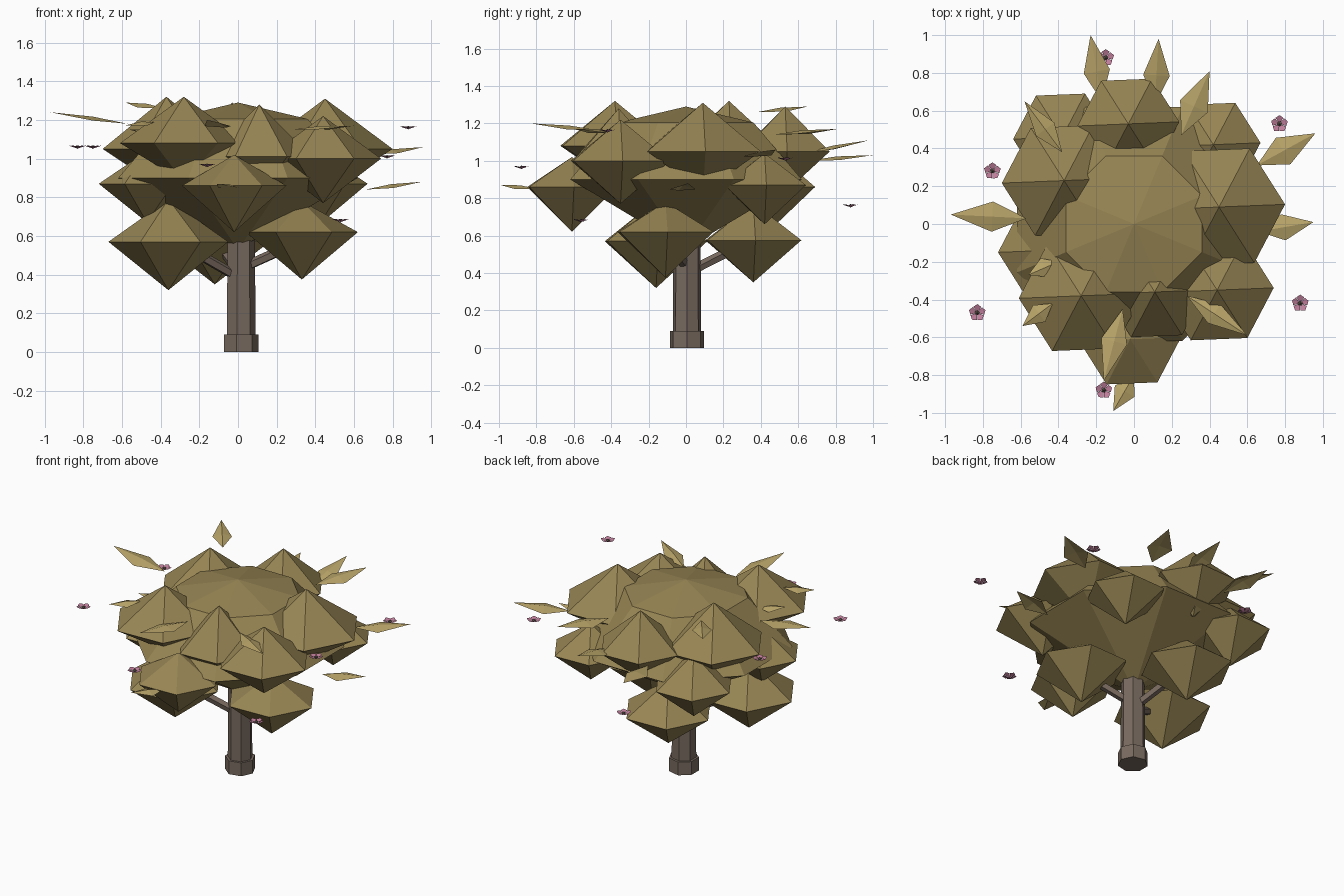
import bpy, bmesh, math
from mathutils import Vector

if "Cube" in bpy.data.objects:
    bpy.data.objects.remove(bpy.data.objects["Cube"])


def material(name, rgb):
    m = bpy.data.materials.new(name)
    m.diffuse_color = (*rgb, 1)
    m.use_nodes = True
    m.node_tree.nodes["Principled BSDF"].inputs["Base Color"].default_value = m.diffuse_color
    return m


BARK = material("bark", (0.19, 0.145, 0.115))
FOLIAGE = material("foliage", (0.31, 0.235, 0.088))
LEAF = material("leaf", (0.48, 0.37, 0.14))
PINK = material("petal_pink", (0.54, 0.21, 0.33))
DARK = material("flower_centre", (0.12, 0.11, 0.08))


def add_mesh(name, verts, faces, mat):
    me = bpy.data.meshes.new(name)
    me.from_pydata([tuple(v) for v in verts], [], faces)
    bm = bmesh.new()
    bm.from_mesh(me)
    bmesh.ops.recalc_face_normals(bm, faces=bm.faces)
    bm.to_mesh(me)
    bm.free()
    me.materials.append(mat)
    ob = bpy.data.objects.new(name, me)
    bpy.context.collection.objects.link(ob)
    return ob


def lathe(name, centre, n, profile, mat, phase=0.0):
    """Faceted solid: pole, rings of (radius, z), pole; centre is x, y."""
    cx, cy = centre
    verts = [(cx, cy, profile[0][1])]
    rings = profile[1:-1]
    for r, z in rings:
        for i in range(n):
            a = phase + math.tau * i / n
            verts.append((cx + r * math.cos(a), cy + r * math.sin(a), z))
    verts.append((cx, cy, profile[-1][1]))
    last = len(verts) - 1
    faces = []
    for i in range(n):
        j = (i + 1) % n
        faces.append((0, 1 + i, 1 + j))
        for k in range(len(rings) - 1):
            a, b = 1 + k * n, 1 + (k + 1) * n
            faces.append((a + i, b + i, b + j, a + j))
        b = 1 + (len(rings) - 1) * n
        faces.append((b + j, b + i, last))
    return add_mesh(name, verts, faces, mat)


def rod(name, p, q, r, n, mat):
    p, q = Vector(p), Vector(q)
    bpy.ops.mesh.primitive_cylinder_add(vertices=n, radius=r, depth=(q - p).length,
                                        location=(p + q) / 2)
    ob = bpy.context.object
    ob.rotation_euler = (q - p).to_track_quat('Z', 'Y').to_euler()
    ob.name = name
    ob.data.materials.append(mat)


# Trunk and root collar
TC = (0.013, 0.005)
lathe("trunk", TC, 7, [(0, 0.05), (0.078, 0.05), (0.074, 0.7), (0, 0.7)], BARK)
lathe("trunk_base", TC, 7, [(0, 0), (0.094, 0), (0.094, 0.09), (0, 0.09)], BARK)

# Branches reaching the three low clumps
for tip, z in (((-0.30, -0.15), 0.40), ((0.30, -0.09), 0.45), ((-0.10, 0.32), 0.42)):
    rod("branch", (TC[0], TC[1], z - 0.02), (*tip, 0.56), 0.027, 5, BARK)

# Main crown: shallow dome over an inverted cone
lathe("crown", (0, 0), 8, [(0, 1.29), (0.39, 1.205), (0.67, 0.90), (0, 0.53)],
      FOLIAGE, math.pi / 8)

# Leaf clumps: x, y, ring z, radius, rise, drop
clumps = [
    (-0.36, -0.16, 0.57, 0.31, 0.22, 0.25),
    (0.33, -0.11, 0.62, 0.29, 0.16, 0.245),
    (-0.12, 0.36, 0.575, 0.29, 0.20, 0.225),
    (-0.28, -0.38, 1.08, 0.33, 0.24, 0.20),
    (0.45, 0.09, 1.05, 0.35, 0.26, 0.22),
    (0.44, -0.35, 1.00, 0.30, 0.22, 0.23),
    (0.11, -0.36, 1.01, 0.27, 0.27, 0.20),
    (-0.02, -0.61, 0.86, 0.27, 0.16, 0.24),
    (-0.03, 0.53, 1.05, 0.27, 0.24, 0.22),
    (0.42, 0.42, 0.87, 0.25, 0.17, 0.21),
    (-0.37, 0.23, 1.05, 0.33, 0.27, 0.22),
    (-0.38, 0.46, 0.86, 0.26, 0.20, 0.22),
    (-0.47, -0.14, 0.87, 0.25, 0.17, 0.20),
]
for x, y, z, r, up, down in clumps:
    lathe("leaf_clump", (x, y), 6, [(0, z + up), (r, z), (0, z - down)], FOLIAGE, 0.04)


# Loose folded leaves: base, tip, width
def leaf(base, tip, w=0.16):
    b, t = Vector(base), Vector(tip)
    side = (t - b).cross(Vector((0, 0, 1))).normalized() * w / 2
    mid = b.lerp(t, 0.45)
    drop = Vector((0, 0, 0.01))
    add_mesh("leaf", [b, mid + side - drop, t, mid - side - drop, mid + drop],
             [(0, 1, 4), (1, 2, 4), (2, 3, 4), (3, 0, 4)], LEAF)


leaf((-0.57, 0.03, 1.18), (-0.97, 0.05, 1.24))
leaf((-0.38, 0.38, 1.26), (-0.58, 0.65, 1.29), 0.12)
leaf((-0.17, 0.65, 1.00), (-0.23, 1.00, 1.03), 0.14)
leaf((0.11, 0.63, 1.04), (0.13, 0.98, 1.11), 0.14)
leaf((0.25, 0.47, 1.14), (0.40, 0.81, 1.17))
leaf((0.65, 0.31, 1.02), (0.96, 0.48, 1.06))
leaf((0.66, -0.04, 0.84), (0.95, 0.01, 0.88), 0.14)
leaf((0.28, -0.38, 1.15), (0.60, -0.59, 1.17), 0.12)
leaf((-0.06, -0.45, 1.16), (-0.16, -0.83, 1.20), 0.14)
leaf((0.0, -0.80, 0.85), (-0.11, -0.99, 0.87), 0.12)
leaf((-0.43, -0.42, 1.19), (-0.59, -0.54, 1.17), 0.11)
leaf((-0.40, -0.20, 1.13), (-0.56, -0.27, 1.15), 0.11)


# Blossoms: five broad petals around a dark centre
def blossom(x, y, z):
    c = Vector((x, y, z))
    verts, faces = [], []
    for i in range(5):
        a = math.tau * i / 5 + 0.3
        s = len(verts)
        for r, da, h in ((0.0, 0, -0.008), (0.038, -0.58, 0.004),
                         (0.046, 0, 0.008), (0.038, 0.58, 0.004)):
            verts.append(c + Vector((r * math.cos(a + da), r * math.sin(a + da), h)))
        faces += [(s, s + 1, s + 2), (s, s + 2, s + 3)]
    add_mesh("blossom_petals", verts, faces, PINK)
    lathe("blossom_centre", (x, y), 5, [(0, z + 0.01), (0.013, z), (0, z - 0.01)], DARK)


for p in ((-0.15, 0.88, 0.76), (0.77, 0.53, 1.01), (-0.75, 0.28, 1.06), (-0.83, -0.47, 1.06),
          (0.88, -0.42, 1.16), (-0.16, -0.88, 0.965), (0.53, -0.56, 0.68)):
    blossom(*p)
